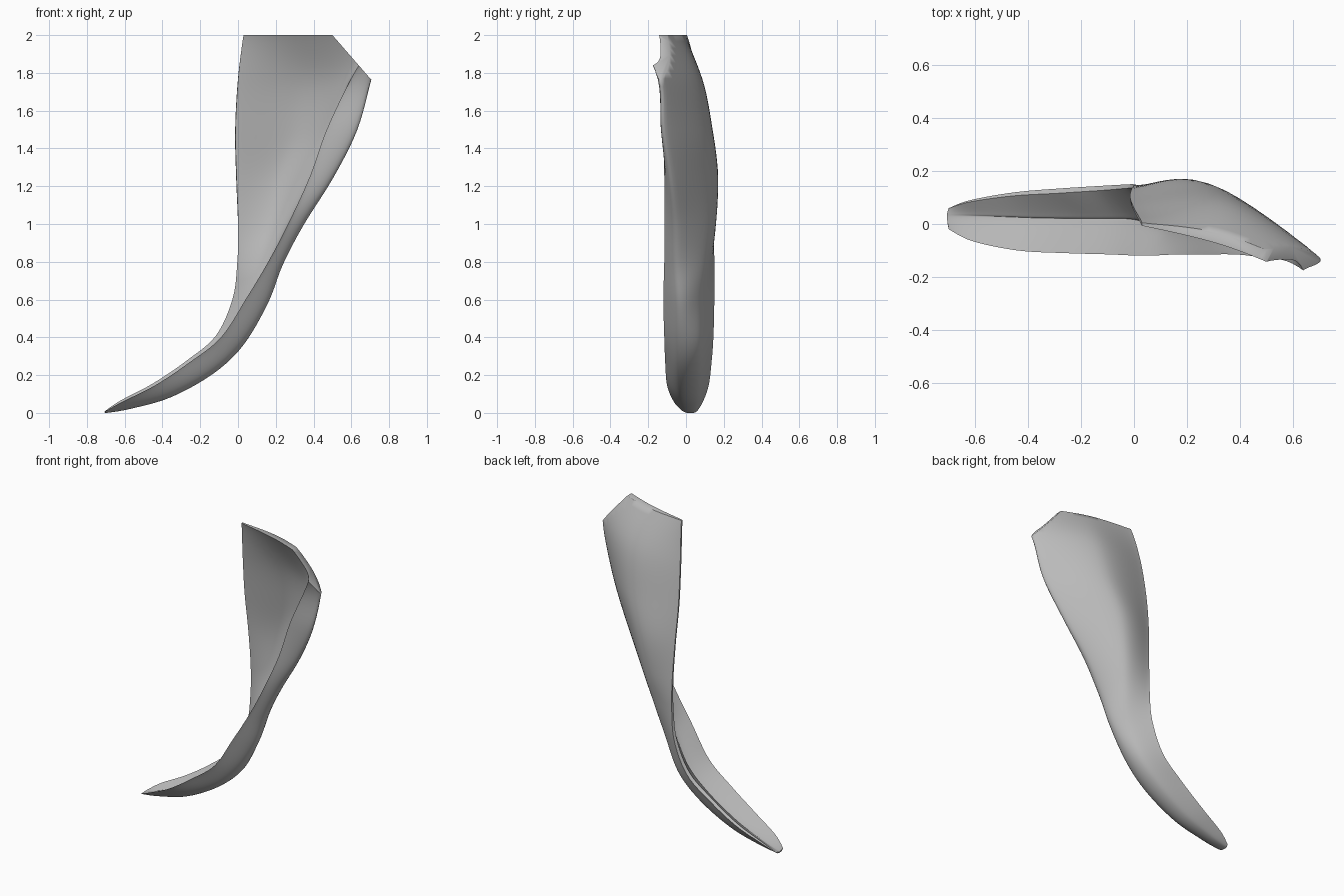
import bpy, bmesh, math
from mathutils import Vector

cube = bpy.data.objects.get("Cube")
if cube:
    bpy.data.objects.remove(cube)

# Stations down the blade: edge height, middle height, wall,
# then x, y of the back edge, back bulge, right bulge and front lip
STATIONS = [
    (2.15, 2.15, .03, (.06, -.08), (.42, -.18), (.84, -.36), (.83, -.4)),
    (2, 2, .035, (.03, .005), (.36, -.045), (.76, -.225), (.74, -.265)),
    (1.77, 1.77, .045, (0, .06), (.36, .075), (.7, -.125), (.6, -.15)),
    (1.5, 1.5, .045, (-.015, .1), (.33, .13), (.63, -.11), (.47, -.125)),
    (1.25, 1.25, .045, (-.01, .13), (.25, .16), (.505, -.07), (.38, -.115)),
    (1, 1, .045, (0, .145), (.2, .145), (.35, -.04), (.265, -.115)),
    (.8, .79, .05, (0, .15), (.16, .105), (.24, -.04), (.16, -.115)),
    (.6, .58, .06, (-.02, .15), (.11, .065), (.155, -.04), (.04, -.12)),
    (.4, .365, .07, (-.11, .145), (.01, .07), (.02, -.04), (-.09, -.115)),
    (.265, .215, .07, (-.27, .135), (-.15, .07), (-.14, -.04), (-.26, -.11)),
    (.145, .09, .055, (-.45, .12), (-.37, .06), (-.36, -.03), (-.44, -.1)),
    (.06, .025, .03, (-.62, .09), (-.58, .05), (-.575, -.01), (-.61, -.065)),
    (.01, 0, .008, (-.7, .06), (-.705, .04), (-.705, .005), (-.7, -.02)),
]
ACROSS, STEPS = 30, 6


def spline(points, s):
    """Point at parameter s on a smooth curve through the points."""
    last = len(points) - 1
    i = min(int(s), last - 1)
    t = s - i
    a, b, c, d = [points[max(0, min(last, i + k))] for k in (-1, 0, 1, 2)]
    return .5 * (2 * b + (c - a) * t + (2 * a - 5 * b + 4 * c - d) * t * t
                 + (3 * b - 3 * c + d - a) * t ** 3)


def outer_points(station):
    """Back edge, back bulge, right bulge and front lip in space."""
    z_edge, z_mid, _, *plan = station
    return [Vector((*p, z)) for p, z in zip(plan, (z_edge, z_mid, z_mid, z_edge))]


def outer(s, u):
    return spline([spline(rail, s) for rail in RAILS], u)


def pushed_in(s, u, share):
    """Outer skin point moved inward by a share of the wall."""
    e = .05
    du = outer(s, u + e) - outer(s, max(u - e, 0))
    ds = outer(min(s + e, LAST), u) - outer(max(s - e, 0), u)
    return outer(s, u) + ds.cross(du).normalized() * spline(WALLS, s) * share


def section(s):
    """Closed cross-section: round the outside to the lip, back along the hollow."""
    us = [3 * i / ACROSS for i in range(ACROSS + 1)]
    hollow = [outer(s, 3), pushed_in(s, 1.55, 1), pushed_in(s, .95, 1), pushed_in(s, 0, .3)]
    return [outer(s, u) for u in us] + [spline(hollow, u) for u in us[1:]]


# Loft closed sections down the blade
LAST = len(STATIONS) - 1
RAILS = list(zip(*[outer_points(st) for st in STATIONS]))
WALLS = [st[2] for st in STATIONS]
bm = bmesh.new()
rings = [[bm.verts.new(p) for p in section(j / STEPS)] for j in range(LAST * STEPS + 1)]
for upper, lower in zip(rings, rings[1:]):
    for k in range(len(upper)):
        n = (k + 1) % len(upper)
        bm.faces.new((upper[k], upper[n], lower[n], lower[k]))
bm.faces.new(rings[0])
bm.faces.new(rings[-1])

# Trim the flat top and the slanted corner
for point, normal in (((0, 0, 2), (0, 0, 1)), ((.7, 0, 1.77), (.23, 0, .2))):
    bmesh.ops.bisect_plane(bm, geom=bm.verts[:] + bm.edges[:] + bm.faces[:], dist=1e-5,
                           plane_co=point, plane_no=normal, clear_outer=True)
    bmesh.ops.holes_fill(bm, edges=[e for e in bm.edges if e.is_boundary], sides=0)
bmesh.ops.recalc_face_normals(bm, faces=bm.faces[:])

mesh = bpy.data.meshes.new("curved_blade")
bm.to_mesh(mesh)
bm.free()
blade = bpy.data.objects.new("curved_blade", mesh)
bpy.context.collection.objects.link(blade)

# Plain grey finish
grey = bpy.data.materials.new("plain_grey")
grey.use_nodes = True
colour = (.5, .5, .5, 1)
grey.diffuse_color = colour
grey.node_tree.nodes["Principled BSDF"].inputs["Base Color"].default_value = colour
mesh.materials.append(grey)

bpy.context.view_layer.objects.active = blade
blade.select_set(True)
bpy.ops.object.shade_smooth_by_angle(angle=math.radians(60))
